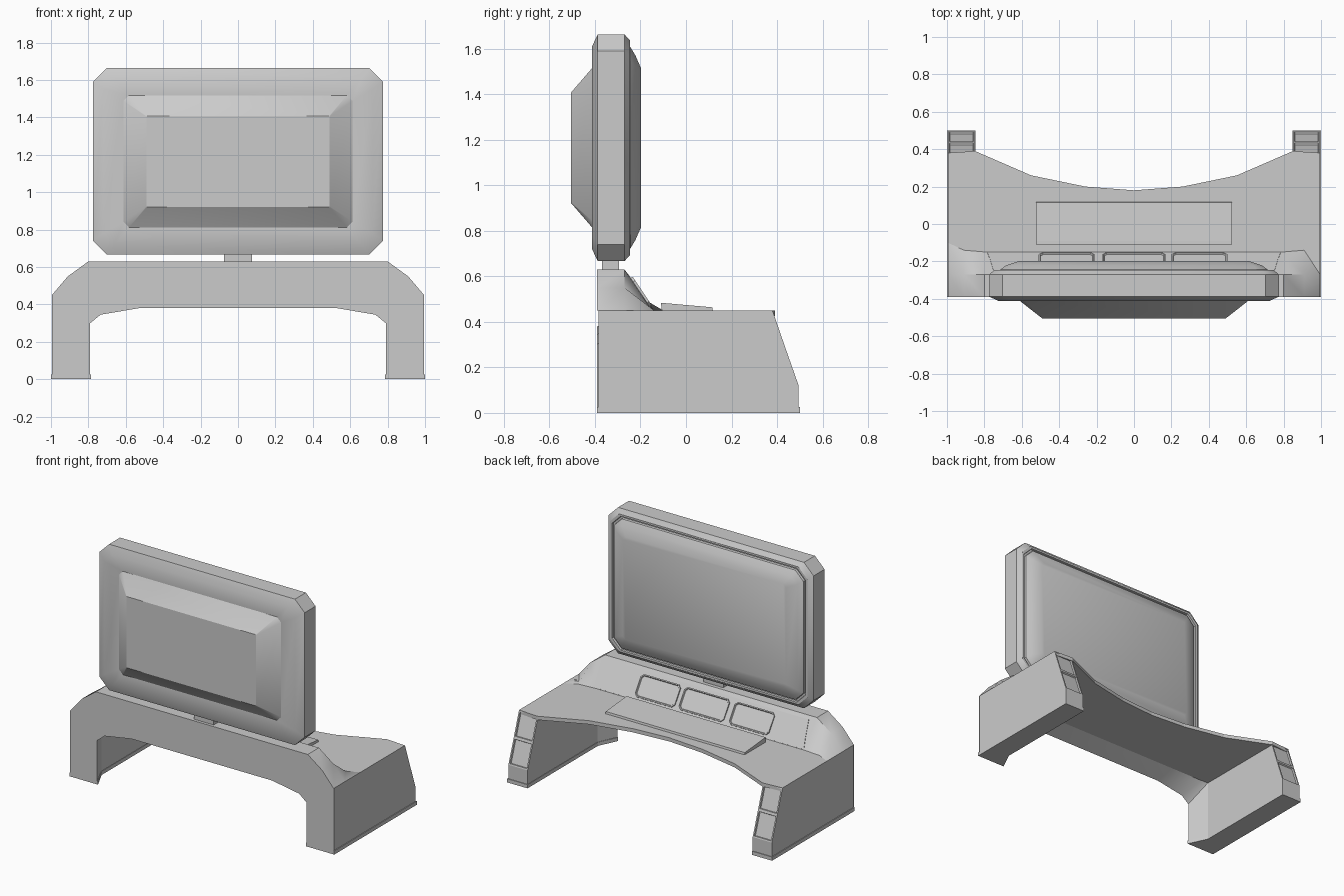
import bpy, bmesh
from mathutils import Vector, Matrix

if "Cube" in bpy.data.objects:
    bpy.data.objects.remove(bpy.data.objects["Cube"])


def finish(name, bm, smooth=None):
    bmesh.ops.recalc_face_normals(bm, faces=bm.faces[:])
    me = bpy.data.meshes.new(name)
    bm.to_mesh(me)
    bm.free()
    ob = bpy.data.objects.new(name, me)
    bpy.context.collection.objects.link(ob)
    if smooth:
        bpy.ops.object.select_all(action='DESELECT')
        ob.select_set(True)
        bpy.context.view_layer.objects.active = ob
        bpy.ops.object.shade_smooth_by_angle(angle=smooth)
    return ob


def bridge(bm, a, b, closed=True):
    n = len(a)
    for i in range(n if closed else n - 1):
        j = (i + 1) % n
        bm.faces.new((a[i], a[j], b[j], b[i]))


def loft(name, rings, smooth=None):
    bm = bmesh.new()
    rows = [[bm.verts.new(p) for p in r] for r in rings]
    for a, b in zip(rows, rows[1:]):
        bridge(bm, a, b)
    bm.faces.new(rows[0])
    bm.faces.new(rows[-1])
    return finish(name, bm, smooth)


def prism_z(name, pts, z0, z1):
    return loft(name, [[(x, y, z) for x, y in pts] for z in (z0, z1)])


def prism_x(name, pts, x0, x1):
    return loft(name, [[(x, y, z) for y, z in pts] for x in (x0, x1)])


def mirrored(pts):
    """Right half of a path, continued to the left side."""
    return pts + [(-p[0],) + tuple(p[1:]) for p in reversed(pts)]


def octagon(y, hx, hz, c, zc=1.165):
    return [(sx * x, y, zc + sz * z) for sx, sz, x, z in (
        (1, -1, hx, hz - c), (1, 1, hx, hz - c), (1, 1, hx - c, hz), (-1, 1, hx - c, hz),
        (-1, 1, hx, hz - c), (-1, -1, hx, hz - c), (-1, -1, hx - c, hz), (1, -1, hx - c, hz))]


# Desktop slab with concave user-side edge
edge = [(0.995, -0.385), (0.995, 0.38), (0.85, 0.39), (0.7, 0.325), (0.55, 0.26), (0.26, 0.2)]
half = mirrored(edge)
half.insert(len(edge), (0, 0.18))
prism_z("desktop", half, 0.425, 0.45)

# Front panel: arch face, flared inner lip and rear-sloping riser
bm = bmesh.new()
outer = [(0.995, 0.45), (0.91, 0.55), (0.8, 0.63)]
inner = [(0.79, 0), (0.79, 0.3), (0.735, 0.345), (0.53, 0.38)]
V = lambda pts, y: [bm.verts.new((p[0], y, p[1])) for p in pts]
r0 = V(mirrored([(0.995, 0)] + outer), -0.39)
i0 = V(mirrored(inner), -0.39)
bm.faces.new(r0 + i0[::-1])
i1 = V(mirrored([(0.85, 0), (0.85, 0.427), (0.8, 0.427), (0.55, 0.427)]), -0.26)
bridge(bm, i0, i1, False)
r1 = V(mirrored(outer), -0.27)
base = mirrored([(0.995, -0.1), (0.91, -0.14), (0.79, -0.15)])
r2 = [bm.verts.new((x, y, 0.45)) for x, y in base]
bridge(bm, r0[1:-1], r1, False)
bridge(bm, r1, r2, False)
finish("front_panel_and_riser", bm, 0.6)

# Legs with recessed rear panels, and foot trims
leg = [(-0.385, 0), (0.495, 0), (0.495, 0.12), (0.437, 0.285), (0.38, 0.45), (-0.385, 0.45)]
foot = [(1, -0.39), (1, 0.5), (0.847, 0.5), (0.847, -0.26), (0.785, -0.39)]
for s, side in ((1, "right"), (-1, "left")):
    ob = prism_x(side + "_leg", leg, s * 0.85, s * 0.995)
    bm = bmesh.new()
    bm.from_mesh(ob.data)
    panels = [f for f in bm.faces if f.normal.y > 0.8 and f.normal.z > 0.1]
    bmesh.ops.inset_individual(bm, faces=panels, thickness=0.013, depth=0)
    bmesh.ops.inset_individual(bm, faces=panels, thickness=0.004, depth=-0.01)
    bm.to_mesh(ob.data)
    bm.free()
    prism_z(side + "_foot", [(s * x, y) for x, y in foot], 0, 0.025)

# Console plate and three framed panels on the riser slope
v = Vector((0, -0.12, 0.18)).normalized()
n = Vector((0, 0.18, 0.12)).normalized()
origin = Vector((0, -0.15, 0.45))


def on_slope(name, pts, height, recess=0):
    rings = [[origin + Vector((x, 0, 0)) + v * t + n * h for x, t in pts] for h in (-0.01, height)]
    ob = loft(name, rings)
    if recess:
        bm = bmesh.new()
        bm.from_mesh(ob.data)
        top = [f for f in bm.faces if f.normal.dot(n) > 0.9]
        bmesh.ops.inset_individual(bm, faces=top, thickness=0.008, depth=0)
        bmesh.ops.inset_individual(bm, faces=top, thickness=0.004, depth=-recess)
        bm.to_mesh(ob.data)
        bm.free()


on_slope("console_plate", [(-0.785, 0.003), (0.785, 0.003), (0.77, 0.07), (0.75, 0.19),
                           (-0.75, 0.19), (-0.77, 0.07)], 0.003)
for i, (a, b) in enumerate(((-0.51, -0.21), (-0.17, 0.17), (0.2, 0.5))):
    c = 0.02
    on_slope(f"console_screen_{i + 1}", [(a + c, 0.02), (b - c, 0.02), (b, 0.02 + c), (b, 0.17 - c),
             (b - c, 0.17), (a + c, 0.17), (a, 0.17 - c), (a, 0.02 + c)], 0.012, 0.007)

# Keyboard wedge
prism_x("keyboard", [(-0.105, 0.44), (-0.11, 0.483), (-0.09, 0.482), (0.115, 0.464), (0.12, 0.44)], -0.525, 0.525)

# Monitor neck
prism_z("monitor_neck", [(-0.075, -0.37), (0.075, -0.37), (0.075, -0.295), (-0.075, -0.295)], 0.6, 0.72)

# Monitor shell: rear housing, chamfered body, grooved rim and bulging screen
loft("monitor", [octagon(*r) for r in (
    (-0.505, 0.49, 0.243, 0.004), (-0.41, 0.612, 0.353, 0.03), (-0.413, 0.72, 0.445, 0.06),
    (-0.388, 0.775, 0.498, 0.073), (-0.27, 0.775, 0.498, 0.073), (-0.245, 0.745, 0.47, 0.068),
    (-0.245, 0.73, 0.457, 0.065), (-0.258, 0.728, 0.455, 0.065), (-0.258, 0.718, 0.445, 0.062),
    (-0.244, 0.715, 0.442, 0.06), (-0.222, 0.685, 0.405, 0.045), (-0.198, 0.615, 0.35, 0.02))], 0.55)
